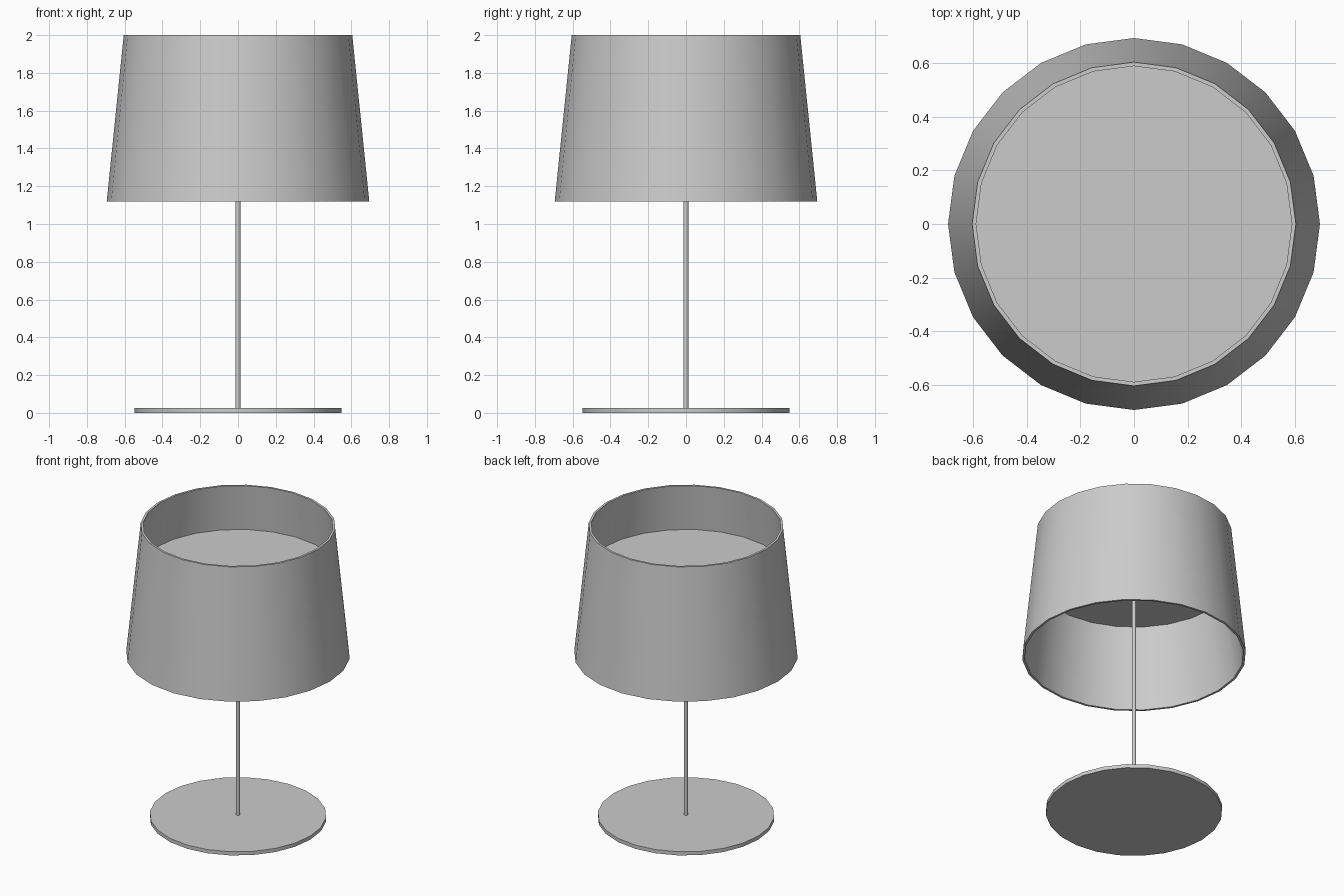
import bpy
import bmesh
from math import cos, sin, tau, radians

cube = bpy.data.objects.get("Cube")
if cube:
    bpy.data.objects.remove(cube, do_unlink=True)

SIDES = 24

# Single plain grey for the whole lamp
grey = bpy.data.materials.new("light grey")
grey.use_nodes = True
colour = (0.6, 0.6, 0.6, 1)
grey.diffuse_color = colour
grey.node_tree.nodes["Principled BSDF"].inputs["Base Color"].default_value = colour


def lathe(name, profile, sides=SIDES, closed=False):
    """Revolve (radius, z) points; open profiles get flat caps at both ends."""
    bm = bmesh.new()
    rings = [[bm.verts.new((r * cos(tau * i / sides), r * sin(tau * i / sides), z))
              for i in range(sides)] for r, z in profile]
    pairs = list(zip(rings, rings[1:]))
    if closed:
        pairs.append((rings[-1], rings[0]))
    else:
        bm.faces.new(rings[0])
        bm.faces.new(rings[-1])
    for a, b in pairs:
        for i in range(sides):
            j = (i + 1) % sides
            bm.faces.new((a[i], a[j], b[j], b[i]))
    bmesh.ops.recalc_face_normals(bm, faces=bm.faces)
    mesh = bpy.data.meshes.new(name)
    bm.to_mesh(mesh)
    bm.free()
    mesh.materials.append(grey)
    obj = bpy.data.objects.new(name, mesh)
    bpy.context.collection.objects.link(obj)
    bpy.ops.object.select_all(action="DESELECT")
    obj.select_set(True)
    bpy.context.view_layer.objects.active = obj
    bpy.ops.object.shade_smooth_by_angle(angle=radians(35))
    return obj


# Flat round foot and thin pole
lathe("base", [(0.548, 0), (0.548, 0.025)])
lathe("pole", [(0.013, 0.02), (0.013, 1.68)], sides=16)

# Tapered thin-walled shade, open at both ends
lathe("shade", [(0.695, 1.12), (0.605, 2), (0.59, 2), (0.68, 1.12)], closed=True)

# Diffuser disc set inside the shade
lathe("diffuser", [(0.626, 1.68), (0.625, 1.686)])
